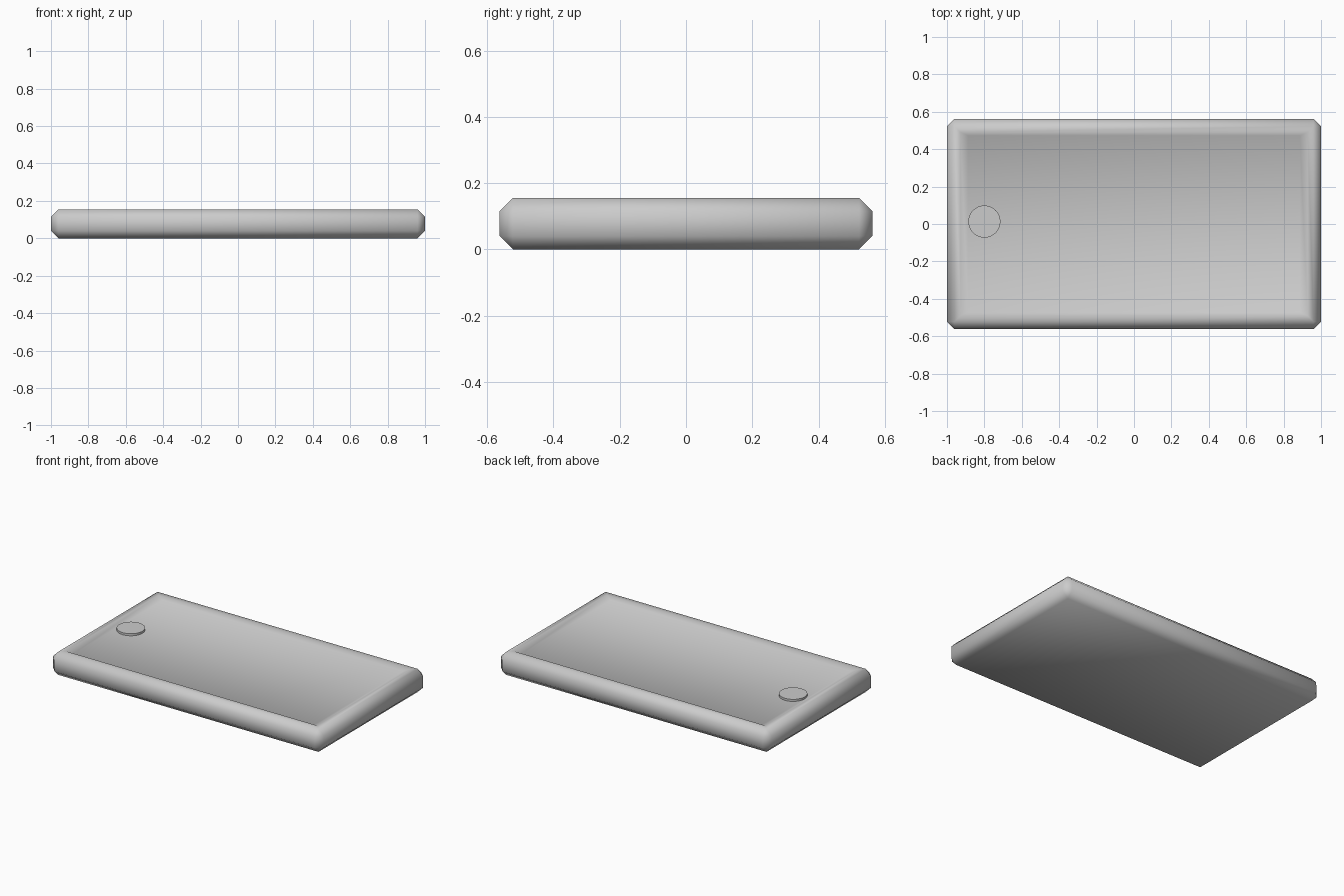
import bpy, bmesh
from mathutils import Vector

if "Cube" in bpy.data.objects:
    bpy.data.objects.remove(bpy.data.objects["Cube"])

L, W, H, C = 2.0, 1.125, 0.155, 0.04   # body size and chamfer
DEPTH = 0.016                          # screen recess


def finish(bm, name, angle=None):
    me = bpy.data.meshes.new(name)
    bm.normal_update()
    bm.to_mesh(me)
    bm.free()
    ob = bpy.data.objects.new(name, me)
    bpy.context.collection.objects.link(ob)
    for p in me.polygons:
        p.use_smooth = True
    if angle is not None:
        me.set_sharp_from_angle(angle=angle)
    return ob


# Chamfered slab body
bm = bmesh.new()
bmesh.ops.create_cube(bm, size=1)
bmesh.ops.scale(bm, vec=(L, W, H), verts=bm.verts)
bmesh.ops.translate(bm, vec=(0, 0, H / 2), verts=bm.verts)
bmesh.ops.bevel(bm, geom=bm.edges[:], offset=C, segments=1, affect='EDGES', profile=0.5)
bm.normal_update()

# Rim and sunken screen panel
top = max(bm.faces, key=lambda f: f.normal.z * f.calc_area())
bmesh.ops.inset_region(bm, faces=[top], thickness=0.045)
bmesh.ops.inset_region(bm, faces=[top], thickness=0.02)
for v in top.verts:
    v.co = Vector((0.887 if v.co.x > 0 else -0.887,
                   0.473 if v.co.y > 0 else -0.473, H - DEPTH))
finish(bm, "tablet_body")

# Round button, slightly raised from the panel
bm = bmesh.new()
bmesh.ops.create_cone(bm, cap_ends=True, segments=32, radius1=0.086, radius2=0.086, depth=0.024)
bmesh.ops.translate(bm, vec=(-0.8, 0.013, H - 0.014), verts=bm.verts)
finish(bm, "round_button", 0.6)
